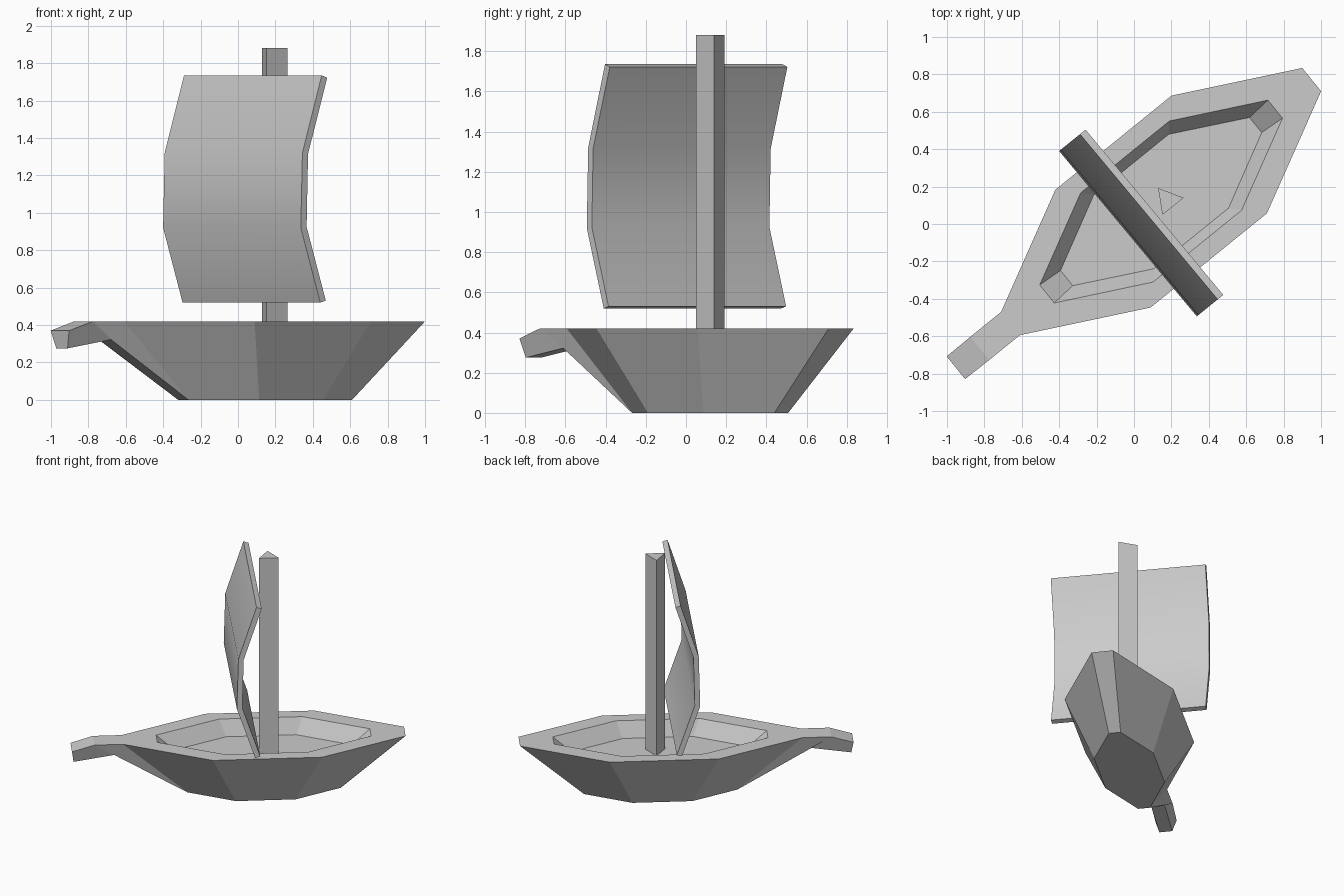
import bpy, bmesh, math

if "Cube" in bpy.data.objects:
    bpy.data.objects.remove(bpy.data.objects["Cube"])

HEADING = math.radians(39)
CENTRE = (0.145, 0.12, 0)


def finish(bm, name):
    """Turn a bmesh into an object set along the boat's heading."""
    bmesh.ops.recalc_face_normals(bm, faces=bm.faces)
    mesh = bpy.data.meshes.new(name)
    bm.to_mesh(mesh)
    bm.free()
    obj = bpy.data.objects.new(name, mesh)
    obj.location = CENTRE
    obj.rotation_euler.z = HEADING
    bpy.context.collection.objects.link(obj)
    return obj


def octagon(bm, tip_u, tip_v, mid_u, mid_v, z):
    """Boat-shaped ring; vertices 3 and 4 form the prow edge."""
    side = [(tip_u, tip_v), (mid_u, mid_v), (-mid_u, mid_v), (-tip_u, tip_v)]
    ring = side + [(u, -v) for u, v in reversed(side)]
    return [bm.verts.new((u, v, z)) for u, v in ring]


def bridge(bm, a, b, skip=()):
    n = len(a)
    for i in range(n):
        if i not in skip:
            j = (i + 1) % n
            bm.faces.new((a[i], a[j], b[j], b[i]))


# Hull: bottom, deck edge, inner rim and sunken floor
bm = bmesh.new()
bottom = octagon(bm, 0.563, 0.044, 0.22, 0.221, 0)
deck = octagon(bm, 1.036, 0.08, 0.40, 0.405, 0.42)
rim = octagon(bm, 0.785, 0.062, 0.305, 0.307, 0.42)
floor = octagon(bm, 0.65, 0.052, 0.258, 0.254, 0.30)
bm.faces.new(bottom)
bridge(bm, bottom, deck, skip=(3,))
bridge(bm, deck, rim)
bridge(bm, rim, floor)
bm.faces.new(floor)

# Prow: extends from the open end of the hull
section = [deck[3], deck[4], bottom[4], bottom[3]]
for (tu, tz, tw), (bu, bz, bw) in [((-1.248, 0.42, 0.08), (-1.10, 0.322, 0.05)),
                                  ((-1.412, 0.37, 0.078), (-1.398, 0.275, 0.048))]:
    new = [bm.verts.new(p) for p in ((tu, tw, tz), (tu, -tw, tz),
                                     (bu, -bw, bz), (bu, bw, bz))]
    bridge(bm, section, new)
    section = new
bm.faces.new(section)
finish(bm, "hull")

# Mast: three-sided post standing on the floor
bpy.ops.mesh.primitive_cylinder_add(vertices=3, radius=0.084, depth=1.58,
                                    location=(0.182, 0.127, 1.09))
mast = bpy.context.object
mast.name = "mast"
bm = bmesh.new()
bm.from_mesh(mast.data)
first = max((v.co for v in bm.verts), key=lambda c: c.xy.length)
turn = HEADING - math.radians(30) - math.atan2(first.y, first.x)
bm.free()
mast.rotation_euler.z = turn

# Sail: bowed sheet, profile (u, z) outside then inside
outer = [(-0.110, 1.735), (-0.243, 1.32), (-0.254, 0.92), (-0.120, 0.52)]
inner = [(-0.082, 0.53), (-0.214, 0.925), (-0.204, 1.315), (-0.072, 1.722)]
bm = bmesh.new()
left, right = ([bm.verts.new((u + du, v, z)) for u, z in outer + inner]
               for v, du in ((0.553, 0), (-0.597, 0.016)))
bridge(bm, left, right)
for side in (left, right):
    for i in range(3):
        bm.faces.new((side[i], side[i + 1], side[6 - i], side[7 - i]))
sail = finish(bm, "sail")
bpy.ops.object.select_all(action='DESELECT')
sail.select_set(True)
bpy.context.view_layer.objects.active = sail
bpy.ops.object.shade_smooth_by_angle(angle=math.radians(35))
